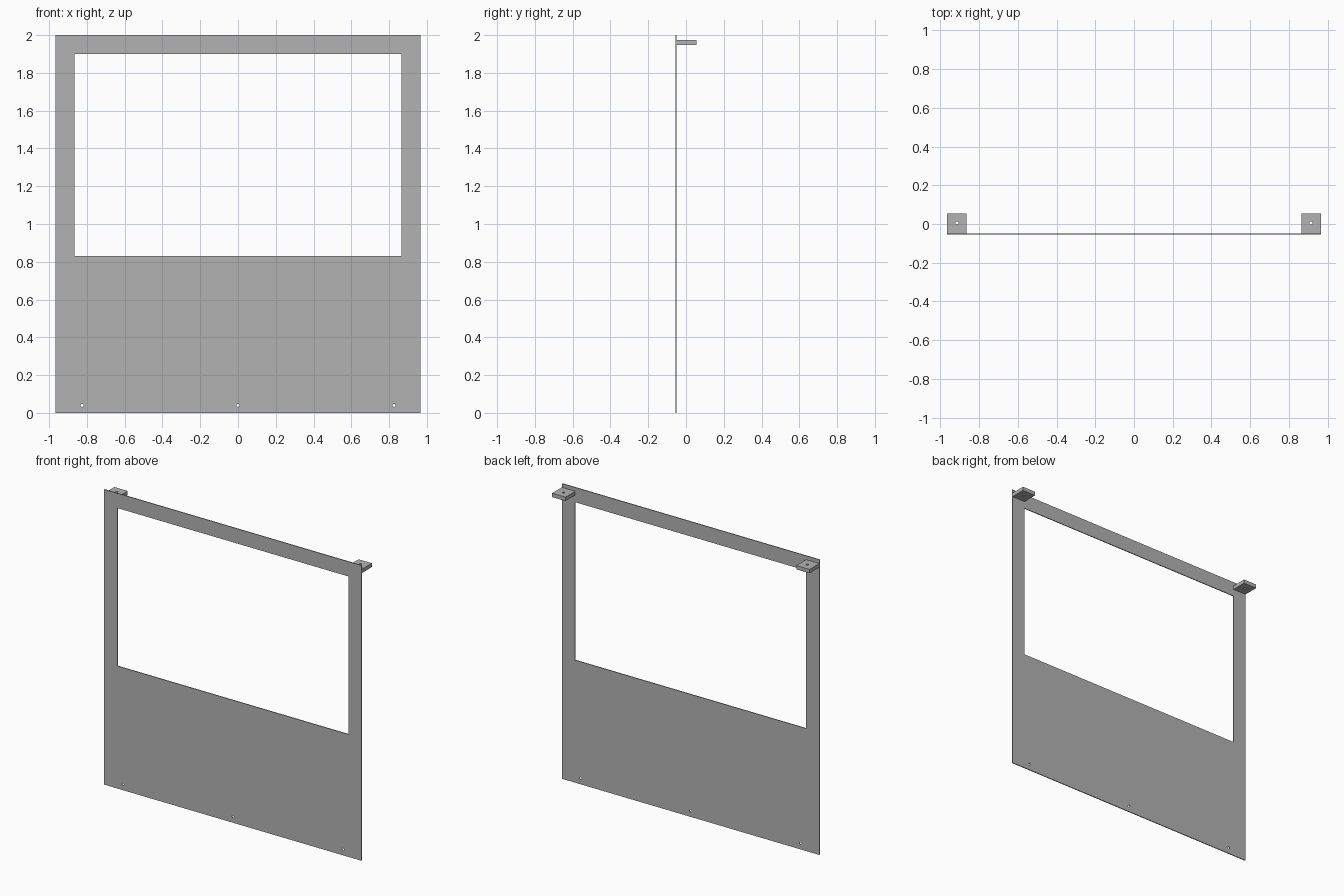
import bpy
import bmesh
from math import cos, sin, pi
from mathutils import Matrix

default_cube = bpy.data.objects.get("Cube")
if default_cube:
    bpy.data.objects.remove(default_cube, do_unlink=True)

# Single grey sheet metal material
grey = bpy.data.materials.new("grey_metal")
grey.use_nodes = True
colour = (0.45, 0.45, 0.45, 1)
grey.diffuse_color = colour
grey.node_tree.nodes["Principled BSDF"].inputs["Base Color"].default_value = colour


def rectangle(x0, x1, y0, y1):
    return [(x0, y0), (x1, y0), (x1, y1), (x0, y1)]


def circle(x, y, radius, sides=24):
    return [(x + radius * cos(2 * pi * i / sides), y + radius * sin(2 * pi * i / sides))
            for i in range(sides)]


def plate(name, loops, thickness, matrix):
    """Flat outline with holes, thickened along local +z, then placed."""
    bm = bmesh.new()
    edges = []
    for loop in loops:
        verts = [bm.verts.new((x, y, 0)) for x, y in loop]
        edges += [bm.edges.new((v, verts[i - 1])) for i, v in enumerate(verts)]
    bmesh.ops.triangle_fill(bm, use_beauty=True, edges=edges)
    solid = bmesh.ops.extrude_face_region(bm, geom=bm.faces[:], use_keep_orig=True)
    top = [g for g in solid["geom"] if isinstance(g, bmesh.types.BMVert)]
    bmesh.ops.translate(bm, verts=top, vec=(0, 0, thickness))
    bm.transform(matrix)
    bmesh.ops.recalc_face_normals(bm, faces=bm.faces[:])
    mesh = bpy.data.meshes.new(name)
    bm.to_mesh(mesh)
    bm.free()
    mesh.materials.append(grey)
    obj = bpy.data.objects.new(name, mesh)
    bpy.context.collection.objects.link(obj)
    return obj


HALF_WIDTH = 0.965
FRONT = -0.055
BACK = 0.055
THICK = 0.006
OPENING = 0.865

# Upright panel with a large opening and three screw holes
panel_loops = [rectangle(-HALF_WIDTH, HALF_WIDTH, 0, 2),
               rectangle(-OPENING, OPENING, 0.83, 1.9)]
panel_loops += [circle(x, 0.04, 0.008) for x in (-0.825, 0, 0.825)]
upright = Matrix.Translation((0, FRONT + THICK, 0)) @ Matrix.Rotation(pi / 2, 4, "X")
plate("front_panel", panel_loops, THICK, upright)

# Mounting tabs behind the top corners, each with a screw hole
for side, name in ((1, "left_tab"), (-1, "right_tab")):
    inner, outer = sorted((side * OPENING, side * HALF_WIDTH))
    tab_loops = [rectangle(inner, outer, FRONT + THICK, BACK),
                 circle(side * 0.914, 0.005, 0.008)]
    plate(name, tab_loops, 0.026, Matrix.Translation((0, 0, 1.948)))
